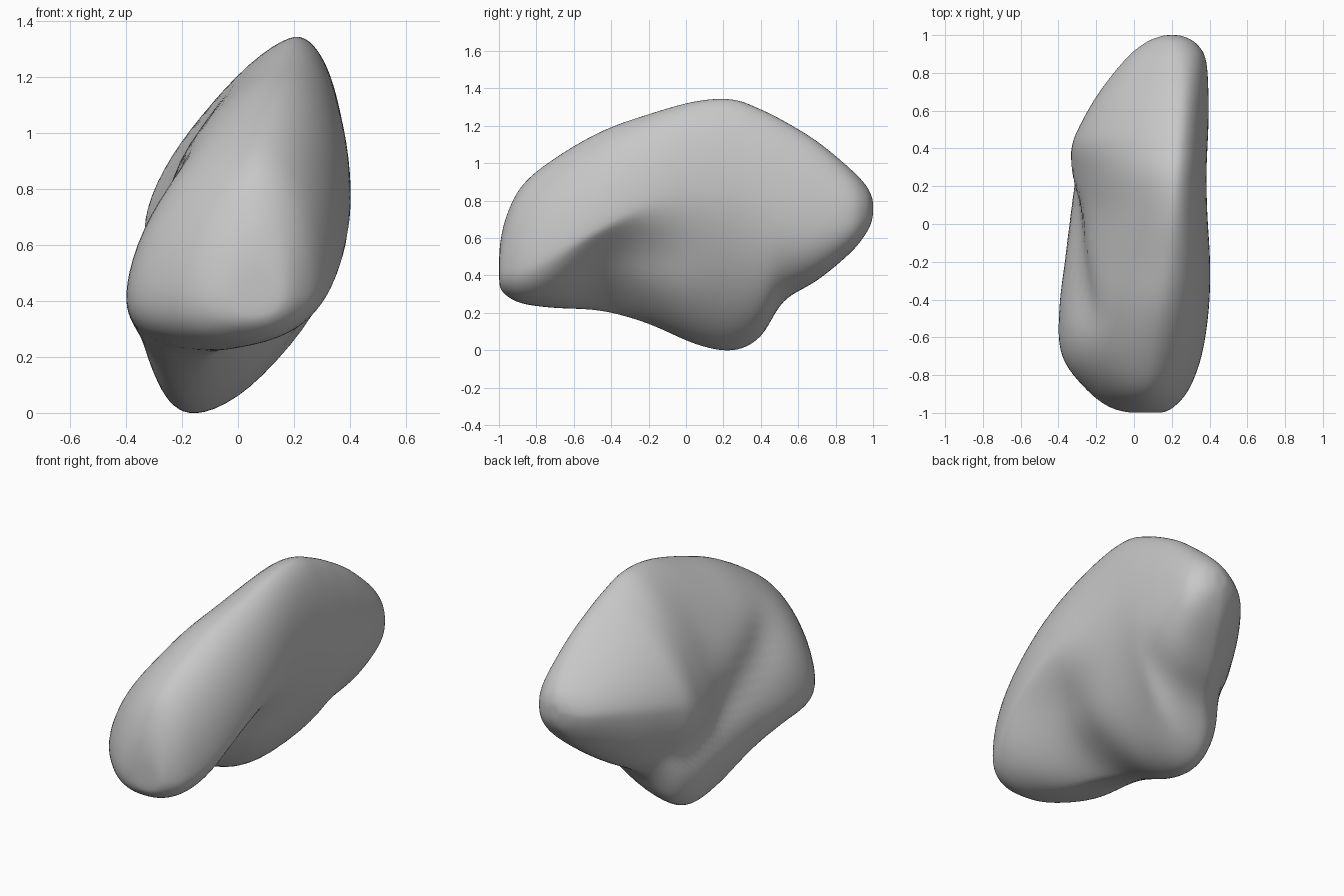
import bpy, bmesh, math
from mathutils import Vector

cube = bpy.data.objects.get("Cube")
if cube:
    bpy.data.objects.remove(cube)

# Cross-sections from front to back:
# y, left x, right x, bottom z, top z, top's x, bottom's x, left's z, right's z
SECTIONS = [
    (-1, -.02, .15, .35, .52, .06, .06, .43, .43),
    (-.97, -.13, .21, .3, .69, .06, .04, .43, .43),
    (-.88, -.25, .29, .25, .88, .07, 0, .43, .45),
    (-.7, -.385, .36, .225, 1.03, .1, -.05, .43, .52),
    (-.45, -.4, .4, .21, 1.175, .14, -.1, .42, .65),
    (-.2, -.375, .405, .14, 1.265, .18, -.14, .43, .77),
    (.05, -.35, .39, .03, 1.335, .2, -.15, .45, .83),
    (.25, -.34, .385, -.005, 1.345, .21, -.15, .58, .83),
    (.4, -.335, .39, .07, 1.29, .22, -.14, .68, .8),
    (.52, -.29, .395, .26, 1.23, .23, -.06, .72, .75),
    (.7, -.185, .395, .37, 1.12, .24, .04, .74, .72),
    (.88, -.04, .38, .52, .97, .23, .14, .75, .73),
    (.96, .06, .325, .62, .885, .21, .18, .75, .75),
    (.99, .13, .27, .68, .83, .2, .2, .76, .76),
    (1, .17, .23, .73, .79, .2, .2, .76, .76),
]
STEPS, QUARTER = 6, 18


def smooth(a, b, c, d, t):
    """Catmull-Rom blend between b and c."""
    return tuple(.5 * (2 * q + (r - p) * t + (2 * p - 5 * q + 4 * r - s) * t ** 2
                       + (3 * q - p - 3 * r + s) * t ** 3)
                 for p, q, r, s in zip(a, b, c, d))


def dense_sections():
    last = len(SECTIONS) - 1
    for i in range(last):
        near = [SECTIONS[min(max(i + k, 0), last)] for k in (-1, 0, 1, 2)]
        for j in range(STEPS):
            yield smooth(*near, j / STEPS)
    yield SECTIONS[-1]


def bump(v, centre, width):
    return math.exp(-((v - centre) / width) ** 2)


def ramp(v):
    v = max(0, min(1, v))
    return v * v * (3 - 2 * v)


def shape(x, y, z):
    """Press the side fissure and the hollow under the right flank."""
    along = (y + .42) / .7
    if x < .1:
        d = z - (.81 - .36 * min(along, 1.1))
        fade = ramp((along + .3) * 2.5) * ramp((1.5 - along) * 2.5)
        width = .05 if d > 0 else .12 - .03 * ramp(along)
        x += .1 * fade * math.exp(-abs(d) / width) * ramp((.1 - x) / .35)
    else:
        x -= .04 * bump(y, -.17, .22) * bump(z, .52, .12) * ramp((x - .1) / .15)
    return Vector((x, y, z))


def ring(section):
    y, xl, xr, zb, zt, xt, xb, zl, zr = section
    rear = ramp((y - .25) * 3)
    under_right = (.9 - .12 * rear + .3 * bump(y, .2, .3)
                   + .9 * bump(y, -.42, .28))
    under_left = .82 + .35 * rear
    upper_left = 1.25 + .12 * bump(y, .2, .4)
    # Each quarter bows between two neighbouring extremes
    quarters = [
        ((xt, zt), (xr, zr), 1.0, True),
        ((xr, zr), (xb, zb), under_right, False),
        ((xb, zb), (xl, zl), under_left, True),
        ((xl, zl), (xt, zt), upper_left, False),
    ]
    for (x0, z0), (x1, z1), power, flat_start in quarters:
        for k in range(QUARTER):
            a = k / QUARTER * math.pi / 2
            s, c = math.sin(a) ** power, math.cos(a) ** power
            u, v = (s, 1 - c) if flat_start else (1 - c, s)
            yield shape(x0 + (x1 - x0) * u, y, z0 + (z1 - z0) * v)


# Loft the body through the rings and close both ends
bm = bmesh.new()
rings = [[bm.verts.new(p) for p in ring(s)] for s in dense_sections()]
count = 4 * QUARTER
for a, b in zip(rings, rings[1:]):
    for k in range(count):
        n = (k + 1) % count
        bm.faces.new((a[k], a[n], b[n], b[k]))
for end in (rings[0], rings[-1]):
    middle = bm.verts.new(sum((v.co for v in end), Vector()) / count)
    for k in range(count):
        bm.faces.new((end[k], end[(k + 1) % count], middle))
for _ in range(5):
    bmesh.ops.smooth_vert(bm, verts=bm.verts, factor=.5,
                          use_axis_x=True, use_axis_y=True, use_axis_z=True)
bmesh.ops.recalc_face_normals(bm, faces=bm.faces)
mesh = bpy.data.meshes.new("lobed_body")
bm.to_mesh(mesh)
bm.free()
body = bpy.data.objects.new("lobed_body", mesh)
bpy.context.collection.objects.link(body)

# Plain grey surface
grey = bpy.data.materials.new("plain_grey")
grey.use_nodes = True
colour = (.57, .57, .57, 1)
grey.diffuse_color = colour
grey.node_tree.nodes["Principled BSDF"].inputs["Base Color"].default_value = colour
mesh.materials.append(grey)

bpy.context.view_layer.objects.active = body
body.select_set(True)
bpy.ops.object.shade_smooth_by_angle(angle=math.radians(50))
